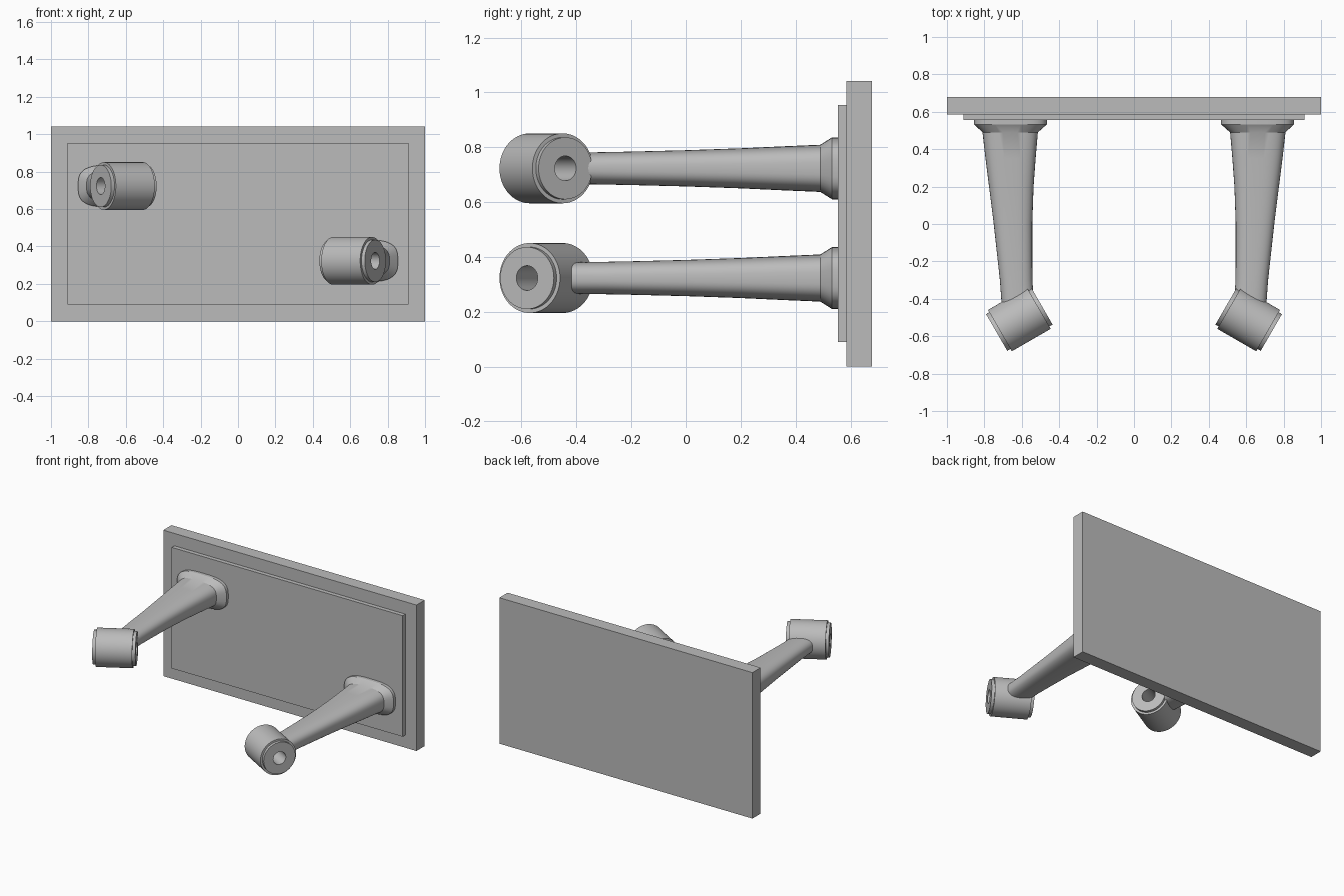
import bpy, bmesh, math
from mathutils import Matrix, Vector

cube = bpy.data.objects.get("Cube")
if cube:
    bpy.data.objects.remove(cube, do_unlink=True)

grey = bpy.data.materials.new("plain grey")
grey.use_nodes = True
grey.diffuse_color = (0.5, 0.5, 0.5, 1)
grey.node_tree.nodes["Principled BSDF"].inputs["Base Color"].default_value = (0.5, 0.5, 0.5, 1)


def finish(bm, name, smooth=False):
    bmesh.ops.recalc_face_normals(bm, faces=bm.faces)
    mesh = bpy.data.meshes.new(name)
    bm.to_mesh(mesh)
    bm.free()
    mesh.materials.append(grey)
    obj = bpy.data.objects.new(name, mesh)
    bpy.context.collection.objects.link(obj)
    if smooth:
        bpy.ops.object.select_all(action='DESELECT')
        obj.select_set(True)
        bpy.context.view_layer.objects.active = obj
        bpy.ops.object.shade_smooth_by_angle(angle=math.radians(30))
    return obj


def box(name, x, y0, y1, z0, z1):
    bm = bmesh.new()
    size = Matrix.Diagonal((2 * x, y1 - y0, z1 - z0, 1))
    bmesh.ops.create_cube(bm, size=1, matrix=Matrix.Translation((0, (y0 + y1) / 2, (z0 + z1) / 2)) @ size)
    return finish(bm, name)


def bridge(bm, rings, closed):
    # Skin neighbouring rings of equal length with quads
    n = len(rings[0])
    for i in range(len(rings) - (not closed)):
        a, b = rings[i], rings[(i + 1) % len(rings)]
        for k in range(n):
            bm.faces.new((a[k], a[(k + 1) % n], b[(k + 1) % n], b[k]))


def superellipse(t, power):
    c, s = math.cos(t), math.sin(t)
    return (math.copysign(abs(c) ** (2 / power), c), math.copysign(abs(s) ** (2 / power), s))


# Arm sections: y, centre x, half width, half height, squareness
SECTIONS = [
    (0.56, 0.66, 0.195, 0.113, 3.2),
    (0.533, 0.66, 0.195, 0.113, 3.2),
    (0.49, 0.662, 0.148, 0.086, 3.0),
    (0.35, 0.66, 0.134, 0.08, 2.9),
    (0.2, 0.656, 0.119, 0.073, 2.8),
    (0.0, 0.647, 0.103, 0.066, 2.7),
    (-0.2, 0.636, 0.092, 0.061, 2.6),
    (-0.3, 0.63, 0.087, 0.059, 2.5),
    (-0.418, 0.622, 0.083, 0.057, 2.5),
]


def arm(name, side, z):
    bm = bmesh.new()
    rings = []
    for i, (y, cx, hw, hz, power) in enumerate(SECTIONS):
        slant = 0.577 if i == len(SECTIONS) - 1 else 0
        ring = []
        for k in range(48):
            u, v = superellipse(math.tau * k / 48, power)
            ring.append(bm.verts.new((side * (cx + u * hw), y - slant * u * hw, z + v * hz)))
        rings.append(ring)
    bridge(bm, rings, False)
    bm.faces.new(rings[0])
    bm.faces.new(rings[-1])
    return finish(bm, name, True)


# Bored hub profile: distance along axis, radius
HUB = [(-0.14, 0.045), (-0.14, 0.113), (-0.12, 0.113), (-0.12, 0.1275),
       (0.12, 0.1275), (0.12, 0.113), (0.14, 0.113), (0.14, 0.045)]


def hub(name, side, z):
    bm = bmesh.new()
    centre = Vector((side * 0.613, -0.51, z))
    axis = Vector((side * math.cos(math.pi / 6), -0.5, 0))
    across = axis.cross(Vector((0, 0, 1)))
    rings = []
    for d, r in HUB:
        rings.append([bm.verts.new(centre + axis * d + across * (r * math.cos(t)) + Vector((0, 0, r * math.sin(t))))
                      for t in (math.tau * k / 64 for k in range(64))])
    bridge(bm, rings, True)
    return finish(bm, name, True)


# Wall plate with a raised front panel
box("back_plate", 1.0, 0.585, 0.678, 0, 1.042)
box("front_panel", 0.912, 0.555, 0.59, 0.09, 0.954)

# Two mirrored arms at different heights
for word, side, z in (("left", 1, 0.323), ("right", -1, 0.723)):
    arm(word + "_arm", side, z)
    hub(word + "_hub", side, z)
